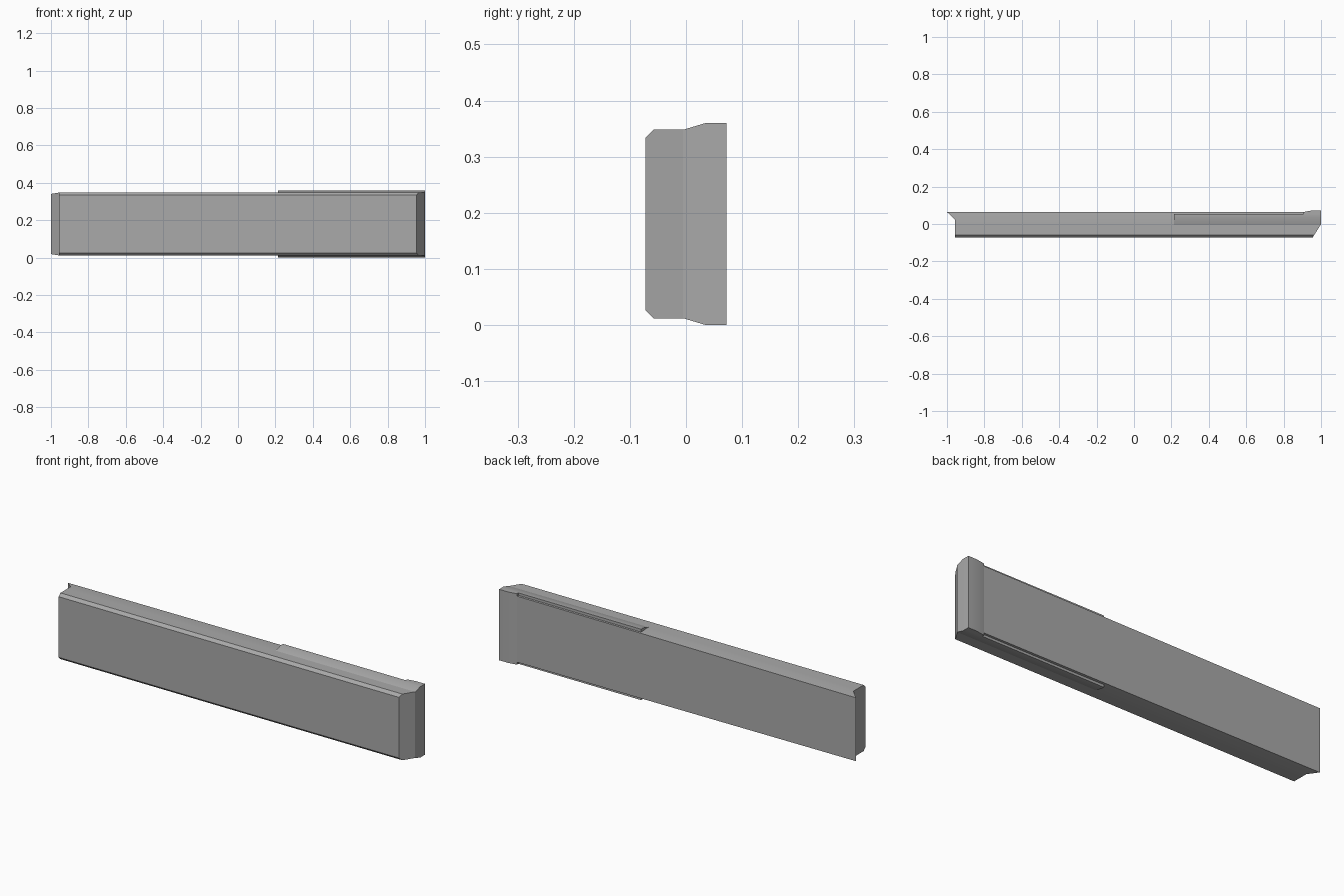
import bpy, bmesh, math

if "Cube" in bpy.data.objects:
    bpy.data.objects.remove(bpy.data.objects["Cube"])

MID = 0.18      # mid height of the bar
LOW = 0.168     # half height of the plain bar
HIGH = 0.18     # half height of the flared end

grey = bpy.data.materials.new("Grey")
grey.use_nodes = True
colour = (0.4, 0.4, 0.4, 1)
grey.diffuse_color = colour
grey.node_tree.nodes["Principled BSDF"].inputs["Base Color"].default_value = colour


def loft(name, stations):
    """Join front-to-back rectangles: (y, left x, right x, half height left, half height right)."""
    bm = bmesh.new()
    rings = []
    for y, x0, x1, h0, h1 in stations:
        corners = ((x0, -h0), (x1, -h1), (x1, h1), (x0, h0))
        rings.append([bm.verts.new((x, y, MID + h)) for x, h in corners])
    for a, b in zip(rings, rings[1:]):
        for i in range(4):
            j = (i + 1) % 4
            bm.faces.new((a[i], a[j], b[j], b[i]))
    bm.faces.new(rings[0])
    bm.faces.new(rings[-1])
    bmesh.ops.recalc_face_normals(bm, faces=bm.faces)
    mesh = bpy.data.meshes.new(name)
    bm.to_mesh(mesh)
    bm.free()
    mesh.materials.append(grey)
    obj = bpy.data.objects.new(name, mesh)
    bpy.context.collection.objects.link(obj)
    bpy.ops.object.select_all(action="DESELECT")
    obj.select_set(True)
    bpy.context.view_layer.objects.active = obj
    bpy.ops.object.shade_smooth_by_angle(angle=math.radians(20))
    return obj


# Long bar with chamfered front edges, angled right end and pointed back lip
loft("main_bar", [
    (-0.072, -0.957, 0.955, LOW - 0.014, LOW - 0.014),
    (-0.058, -0.957, 0.964, LOW, LOW),
    (-0.004, -0.957, 0.998, LOW, LOW),
    (0.024, -0.957, 0.998, LOW, LOW),
    (0.064, -1, 0.998, LOW - 0.007, LOW),
])

# Flared rails above and below the bar
loft("side_rails", [
    (-0.005, 0.215, 0.999, LOW, LOW),
    (0.035, 0.215, 1, HIGH, HIGH),
    (0.053, 0.215, 1, HIGH, HIGH),
])

# Raised stop at the end of the rails
loft("end_stop", [
    (0.053, 0.905, 1, HIGH, HIGH),
    (0.064, 0.905, 1, HIGH, HIGH),
    (0.072, 0.95, 1, HIGH, HIGH),
])
